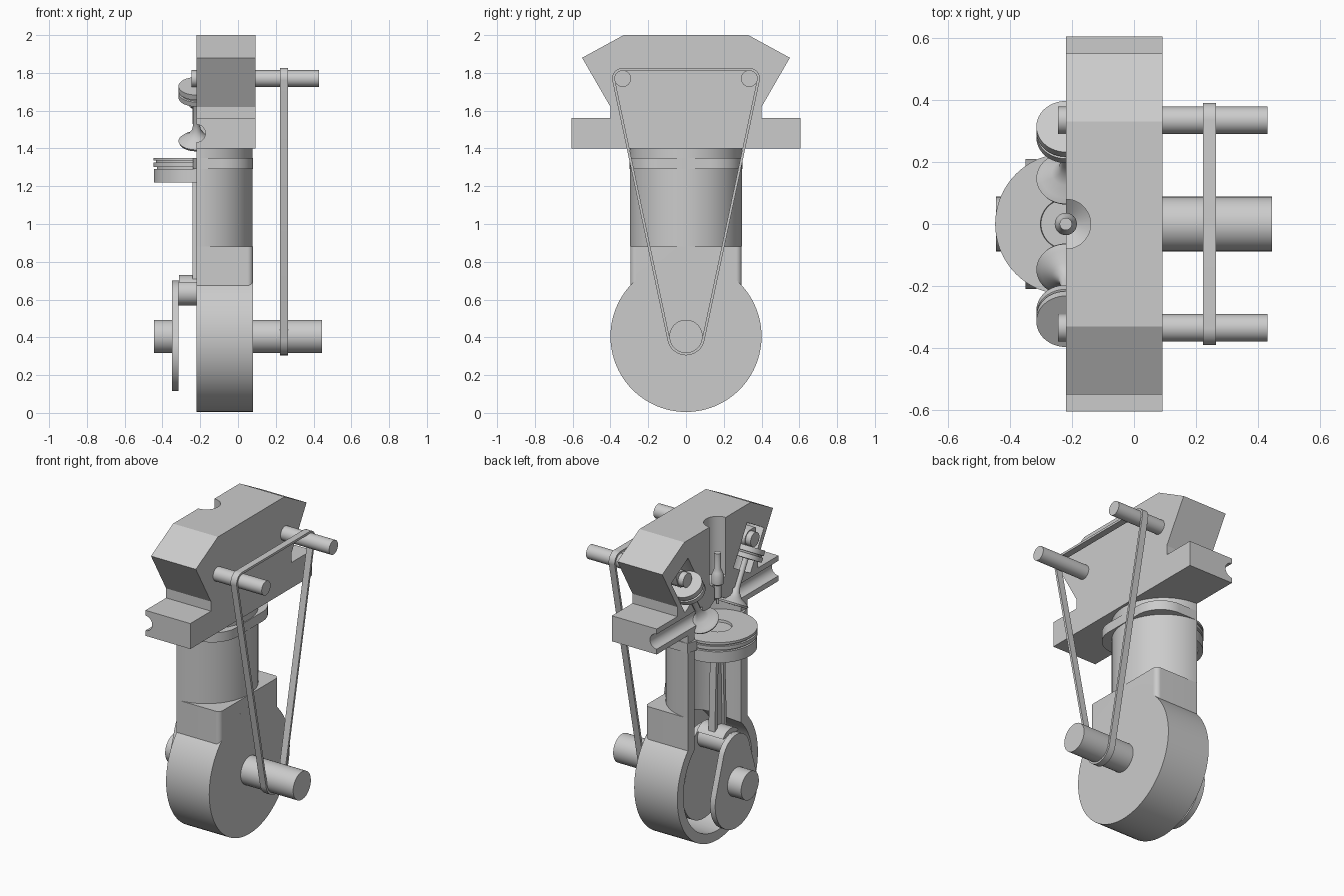
import bpy, bmesh, math
from mathutils import Vector

if "Cube" in bpy.data.objects:
    bpy.data.objects.remove(bpy.data.objects["Cube"])

CUT = -0.22          # x of the cutaway plane
CRANK_Z = 0.405
AX = {'x': lambda a, b, t: (t, a, b), 'z': lambda a, b, t: (a, b, t)}


def finish(name, bm):
    bmesh.ops.recalc_face_normals(bm, faces=bm.faces[:])
    me = bpy.data.meshes.new(name)
    bm.to_mesh(me)
    bm.free()
    ob = bpy.data.objects.new(name, me)
    bpy.context.collection.objects.link(ob)
    return ob


def prism(name, pts, t0, t1, axis='x'):
    """Extrude a 2D outline along an axis."""
    bm = bmesh.new()
    lo, hi = ([bm.verts.new(AX[axis](a, b, t)) for a, b in pts] for t in (t0, t1))
    n = len(pts)
    bm.faces.new(lo)
    bm.faces.new(hi)
    for i in range(n):
        bm.faces.new((lo[i], lo[(i + 1) % n], hi[(i + 1) % n], hi[i]))
    return finish(name, bm)


def lathe(name, origin, direction, profile, n=48):
    """Spin (radius, height) points round an axis; ends are capped."""
    bm = bmesh.new()
    q = Vector((0, 0, 1)).rotation_difference(Vector(direction))
    o = Vector(origin)
    rings = []
    for r, h in profile:
        k = 1 if r == 0 else n
        rings.append([bm.verts.new(o + q @ Vector((r * math.cos(math.tau * i / n),
                      r * math.sin(math.tau * i / n), h))) for i in range(k)])
    for A, B in zip(rings, rings[1:]):
        for i in range(n):
            j = (i + 1) % n
            f = [A[i % len(A)], A[j % len(A)], B[j % len(B)], B[i % len(B)]]
            bm.faces.new(list(dict.fromkeys(f)))
    for R in (rings[0], rings[-1]):
        if len(R) > 1:
            bm.faces.new(R)
    return finish(name, bm)


def rod(name, p0, p1, r, n=48):
    d = Vector(p1) - Vector(p0)
    return lathe(name, p0, d.normalized(), [(r, 0), (r, d.length)], n)


def hull(circles, n=96, grow=0.0):
    """Outline stretched round circles given as (a, b, radius)."""
    out = []
    for i in range(n):
        t = math.tau * (i + 0.5) / n
        c, s = math.cos(t), math.sin(t)
        a, b, r = max(circles, key=lambda k: k[0] * c + k[1] * s + k[2])
        p = (a + (r + grow) * c, b + (r + grow) * s)
        if not out or math.dist(p, out[-1]) > 1e-6:
            out.append(p)
    return out


def boolean(ob, other, op='DIFFERENCE'):
    m = ob.modifiers.new(op, 'BOOLEAN')
    m.object, m.operation, m.solver = other, op, 'EXACT'
    bpy.context.view_layer.objects.active = ob
    bpy.ops.object.modifier_apply(modifier=m.name)
    bpy.data.objects.remove(other)


# Crankcase: round housing with a square neck, open on the cut side
case = rod("crankcase", (CUT, 0, CRANK_Z), (0.08, 0, CRANK_Z), 0.40, 96)
neck = hull([(0.05, s * 0.265, 0.03) for s in (-1, 1)] + [(CUT, s * 0.295, 0) for s in (-1, 1)])
boolean(case, prism("neck", neck, 0.5, 0.88, 'z'), 'UNION')
boolean(case, rod("cavity", (CUT - 0.1, 0, CRANK_Z), (0.03, 0, CRANK_Z), 0.34, 96))
boolean(case, rod("neck_bore", (CUT, 0, 0.5), (CUT, 0, 0.95), 0.23, 64))

# Cylinder barrel: half tube with a rounded flange near the top
half = [(CUT + 0.296 * math.sin(math.pi * i / 40), 0.296 * math.cos(math.pi * i / 40)) for i in range(41)]
barrel = prism("cylinder_barrel", half, 0.88, 1.40, 'z')
flange = hull([(-0.09, s * 0.128, 0.17) for s in (-1, 1)] + [(CUT, s * 0.297, 0) for s in (-1, 1)])
boolean(barrel, prism("flange", flange, 1.29, 1.35, 'z'), 'UNION')
boolean(barrel, rod("barrel_bore", (CUT, 0, 0.8), (CUT, 0, 1.5), 0.23, 64))

# Cylinder head, with plug well, combustion chamber, ports and tappet bores
side = [(0.605, 1.40), (0.605, 1.56), (0.40, 1.56), (0.40, 1.62), (0.55, 1.88), (0.33, 2.0)]
head = prism("cylinder_head", side + [(-y, z) for y, z in reversed(side)], CUT, 0.092)
boolean(head, lathe("chamber_cut", (CUT, 0, 0), (0, 0, 1),
        [(0.23, 1.35), (0.23, 1.405), (0.03, 1.52), (0.03, 1.60), (0.08, 1.64), (0.08, 2.1)]))


def along(s, d):
    """Point at distance d along the valve axis on side s."""
    return (CUT, s * (0.147 + d * 0.5), 1.44 + d * 0.866)


for s, side_name in ((1, "right"), (-1, "left")):
    axis = (0, s * 0.5, 0.866)
    boolean(head, rod("port_cut", (CUT, s * 0.15, 1.48), (CUT, s * 0.7, 1.48), 0.047))
    boolean(head, rod("tappet_cut", along(s, 0.19), along(s, 0.46), 0.0965))
    boolean(head, rod("guide_cut", along(s, -0.02), along(s, 0.3), 0.024))
    # Valve and tappet
    lathe("valve_" + side_name, along(s, 0), axis,
          [(0.09, -0.012), (0.095, 0), (0.08, 0.014), (0.045, 0.035), (0.024, 0.065), (0.017, 0.1), (0.017, 0.28)])
    lathe("tappet_" + side_name, along(s, 0), axis,
          [(0.03, 0.262), (0.095, 0.264), (0.095, 0.292), (0.086, 0.294), (0.086, 0.302), (0.095, 0.304), (0.095, 0.335)])
    # Camshaft with its lobe
    rod("camshaft_" + side_name, (-0.245, s * 0.335, 1.77), (0.43, s * 0.335, 1.77), 0.044)
    lobe = hull([(s * 0.335, 1.77, 0.05), (s * 0.375, 1.80, 0.022)])
    prism("cam_lobe_" + side_name, lobe, -0.21, -0.15)

# Spark plug
lathe("spark_plug", (CUT, 0, 0), (0, 0, 1),
      [(0.008, 1.49), (0.008, 1.52), (0.022, 1.53), (0.022, 1.61), (0.036, 1.62), (0.036, 1.67),
       (0.028, 1.69), (0.02, 1.71), (0.02, 1.81)], 24)

# Piston with crown dish, ring grooves and hollow skirt
R = 0.228
lathe("piston", (CUT, 0, 0), (0, 0, 1),
      [(0, 1.335), (0.08, 1.335), (0.082, 1.35), (R, 1.35), (R, 1.335), (0.215, 1.335), (0.215, 1.325),
       (R, 1.325), (R, 1.302), (0.21, 1.302), (0.21, 1.29), (0.225, 1.29), (0.225, 1.22),
       (0.195, 1.22), (0.195, 1.285), (0, 1.285)], 64)
rod("wrist_pin", (-0.42, 0, 1.25), (-0.02, 0, 1.25), 0.028, 32)

# Connecting rod: two rails, a thin web, and a bearing cap over the crank pin
for s in (1, -1):
    prism("rod_rail", [(s * 0.035, 0.70), (s * 0.06, 0.70), (s * 0.04, 1.26), (s * 0.02, 1.26)], -0.242, -0.198)
prism("rod_web", [(-0.04, 0.70), (0.04, 0.70), (0.025, 1.26), (-0.025, 1.26)], -0.227, -0.213)
arc = [(0.095 * math.cos(math.radians(a)), 0.635 + 0.095 * math.sin(math.radians(a))) for a in range(35, 146, 5)]
prism("rod_bearing", arc, -0.312, -0.128)

# Crankshaft: pin, two webs and the main shaft ends
rod("crank_pin", (-0.32, 0, 0.635), (-0.12, 0, 0.635), 0.066)
web = hull([(0, 0.325, 0.21), (0, 0.565, 0.135)])
for x0 in (-0.35, -0.125):
    prism("crank_web", web, x0, x0 + 0.035)
rod("crankshaft_end", (-0.445, 0, CRANK_Z), (-0.33, 0, CRANK_Z), 0.088)
rod("crankshaft_main", (-0.11, 0, CRANK_Z), (0.445, 0, CRANK_Z), 0.088)

# Timing belt round the crankshaft and both camshafts
wheels = [(0, CRANK_Z, 0.088), (0.335, 1.77, 0.044), (-0.335, 1.77, 0.044)]
bm = bmesh.new()
loops = [[bm.verts.new((x, y, z)) for y, z in hull(wheels, 96, g)]
         for x, g in ((0.222, -0.002), (0.264, -0.002), (0.264, 0.012), (0.222, 0.012))]
for k in range(4):
    A, B = loops[k], loops[(k + 1) % 4]
    for i in range(len(A)):
        j = (i + 1) % len(A)
        bm.faces.new((A[i], A[j], B[j], B[i]))
finish("timing_belt", bm)

# Smooth round surfaces, keep edges crisp
bpy.ops.object.select_all(action='SELECT')
bpy.context.view_layer.objects.active = case
bpy.ops.object.shade_smooth_by_angle(angle=math.radians(25))
